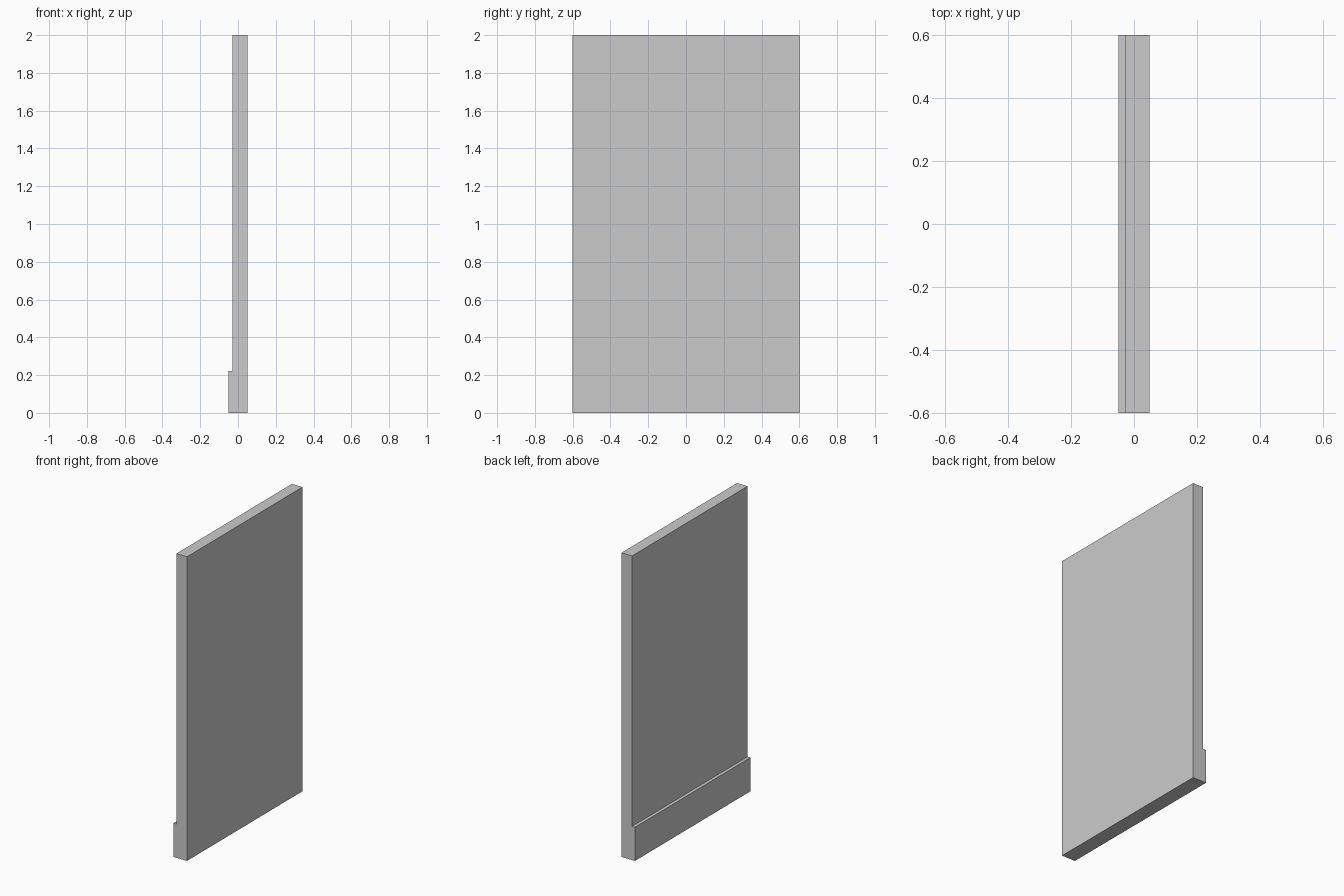
import bpy, bmesh

if "Cube" in bpy.data.objects:
    bpy.data.objects.remove(bpy.data.objects["Cube"])

# Wall panel with a stepped skirting: one side profile (x, z) swept along y
profile = [(-0.049, 0), (0.049, 0), (0.049, 2), (-0.028, 2), (-0.028, 0.222), (-0.049, 0.222)]
half_width = 0.6

bm = bmesh.new()
face = bm.faces.new([bm.verts.new((x, -half_width, z)) for x, z in profile])
swept = bmesh.ops.extrude_face_region(bm, geom=[face])
bmesh.ops.translate(bm, vec=(0, 2 * half_width, 0),
                    verts=[g for g in swept["geom"] if isinstance(g, bmesh.types.BMVert)])
bmesh.ops.recalc_face_normals(bm, faces=bm.faces)

mesh = bpy.data.meshes.new("wall_panel")
bm.to_mesh(mesh)
bm.free()
bpy.context.collection.objects.link(bpy.data.objects.new("wall_panel", mesh))
